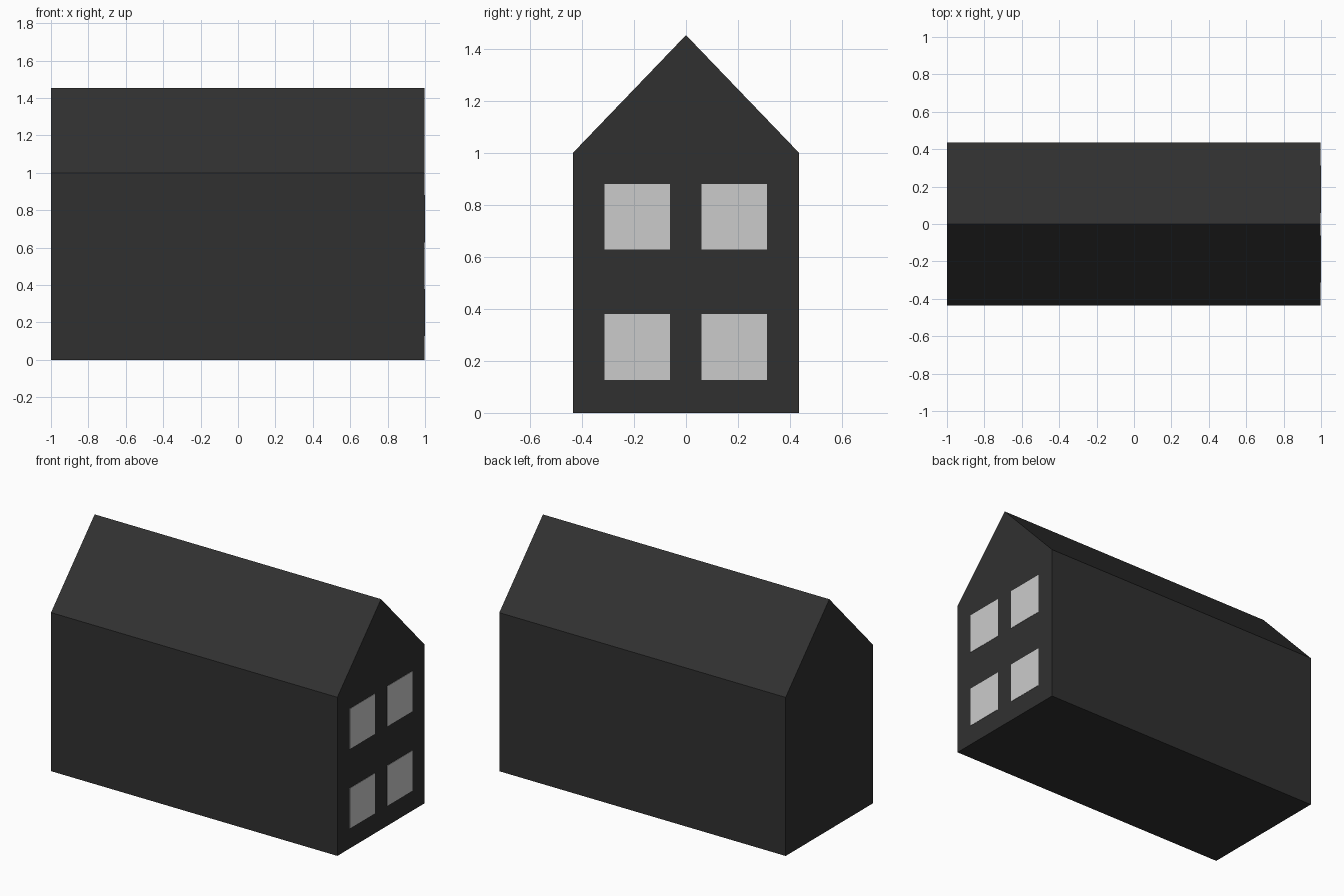
import bpy

if "Cube" in bpy.data.objects:
    bpy.data.objects.remove(bpy.data.objects["Cube"])

HALF_W, EAVES, RIDGE = 0.435, 1.0, 1.453
BACK, FRONT = -1.0, 0.998


def material(name, rgb):
    m = bpy.data.materials.new(name)
    m.diffuse_color = (*rgb, 1)
    m.use_nodes = True
    m.node_tree.nodes["Principled BSDF"].inputs["Base Color"].default_value = m.diffuse_color
    return m


def prism(name, profile, x0, x1, mat=None):
    """Extrude a (y, z) profile along x into a closed solid."""
    n = len(profile)
    verts = [(x, y, z) for x in (x0, x1) for y, z in profile]
    faces = [tuple(reversed(range(n))), tuple(range(n, 2 * n))]
    faces += [(i, (i + 1) % n, n + (i + 1) % n, n + i) for i in range(n)]
    mesh = bpy.data.meshes.new(name)
    mesh.from_pydata(verts, [], faces)
    if mat:
        mesh.materials.append(mat)
    obj = bpy.data.objects.new(name, mesh)
    bpy.context.collection.objects.link(obj)
    return obj


dark = material("dark_wall", (0.03, 0.03, 0.03))

# House body with gabled roof
prism("house_body",
      [(-HALF_W, 0), (HALF_W, 0), (HALF_W, EAVES), (0, RIDGE), (-HALF_W, EAVES)],
      BACK, FRONT, dark)

# Four flush window panes on the right gable
for row, z in (("lower", 0.127), ("upper", 0.628)):
    for side, y in (("left", -0.314), ("right", 0.059)):
        s = 0.253
        prism(f"window_{row}_{side}",
              [(y, z), (y + s, z), (y + s, z + s), (y, z + s)], FRONT - 0.01, 1.0)
